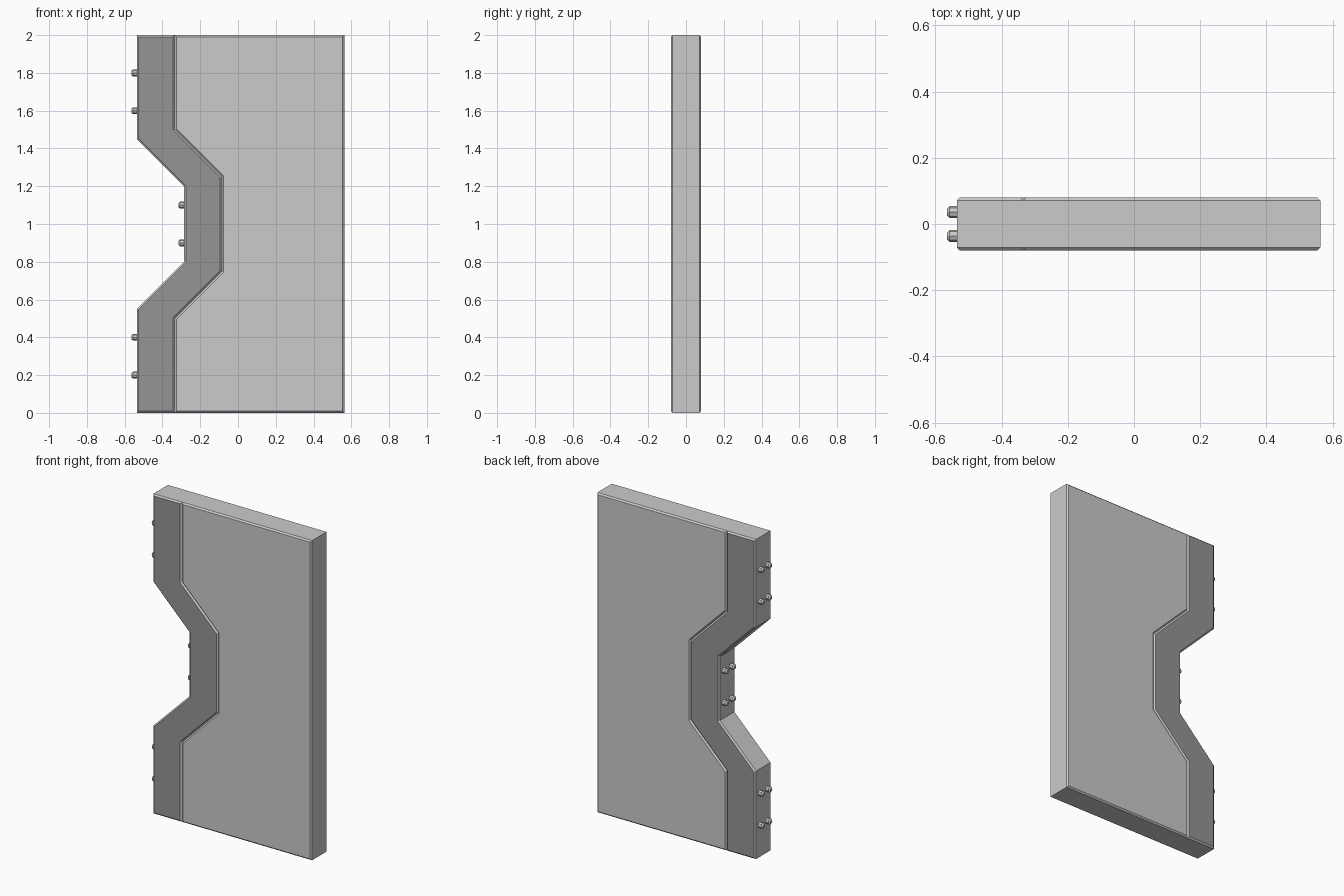
import bpy, bmesh
from mathutils import Vector, Matrix

if "Cube" in bpy.data.objects:
    bpy.data.objects.remove(bpy.data.objects["Cube"])

D, C = 0.08, 0.009          # half thickness, chamfer size

# Zigzag leading edge of the door and the seam behind it (x, z)
edge = [(-0.535, 0), (-0.535, 0.55), (-0.285, 0.8),
        (-0.285, 1.2), (-0.535, 1.45), (-0.535, 2)]
seam = [(-0.335, 0), (-0.335, 0.5), (-0.085, 0.75),
        (-0.085, 1.25), (-0.335, 1.5), (-0.335, 2)]
trim = seam + edge[::-1]
panel = [(0.563, 0), (0.563, 2)] + seam[::-1]


def inset(pts, c):
    """Mitred inset of a counter-clockwise outline."""
    out = []
    n = len(pts)
    for i in range(n):
        a, b, d = (Vector(pts[k % n]) for k in (i - 1, i, i + 1))
        u, v = (b - a).normalized(), (d - b).normalized()
        n1, n2 = Vector((-u.y, u.x)), Vector((-v.y, v.x))
        out.append(b + (n1 + n2) * c / (1 + n1.dot(n2)))
    return out


def add_slab(bm, pts, mat):
    """Chamfered front and back plates, with walls except along the seam."""
    inner, n = inset(pts, C), len(pts)
    rings = {}
    for s in (-1, 1):
        o = [bm.verts.new((x, s * (D - C), z)) for x, z in pts]
        q = [bm.verts.new((p.x, s * D, p.y)) for p in inner]
        bm.faces.new(q).material_index = mat
        for i in range(n):
            j = (i + 1) % n
            bm.faces.new((o[i], o[j], q[j], q[i]))
        rings[s] = o
    for i in range(n):
        j = (i + 1) % n
        if not (pts[i] in seam and pts[j] in seam):
            bm.faces.new((rings[-1][i], rings[1][i], rings[1][j], rings[-1][j]))


def finish(bm, name, mats=()):
    bmesh.ops.recalc_face_normals(bm, faces=bm.faces)
    me = bpy.data.meshes.new(name)
    bm.to_mesh(me)
    bm.free()
    for m in mats:
        me.materials.append(m)
    ob = bpy.data.objects.new(name, me)
    bpy.context.collection.objects.link(ob)
    return ob


def material(name, v):
    m = bpy.data.materials.new(name)
    m.diffuse_color = (v, v, v, 1)
    m.use_nodes = True
    m.node_tree.nodes["Principled BSDF"].inputs["Base Color"].default_value = m.diffuse_color
    return m


# Door leaf: light panel and dark edge trim split by a V groove
bm = bmesh.new()
add_slab(bm, panel, 0)
add_slab(bm, trim, 1)
bmesh.ops.remove_doubles(bm, verts=bm.verts, dist=1e-4)
finish(bm, "door_leaf", (material("light_grey", 0.8), material("dark_grey", 0.3)))

# Locking pegs: short studs with chamfered tips, in pairs along the edge
bm = bmesh.new()
for x, z in [(-0.535, 0.2), (-0.535, 0.4), (-0.285, 0.9),
             (-0.285, 1.1), (-0.535, 1.6), (-0.535, 1.8)]:
    for y in (-0.036, 0.036):
        for r1, r2, length, off in ((0.018, 0.018, 0.027, 0.0085),
                                    (0.018, 0.010, 0.008, 0.026)):
            bmesh.ops.create_cone(
                bm, cap_ends=True, segments=8, radius1=r1, radius2=r2, depth=length,
                matrix=Matrix.Translation((x - off, y, z)) @ Matrix.Rotation(-1.5707963, 4, 'Y'))
finish(bm, "locking_pegs")
